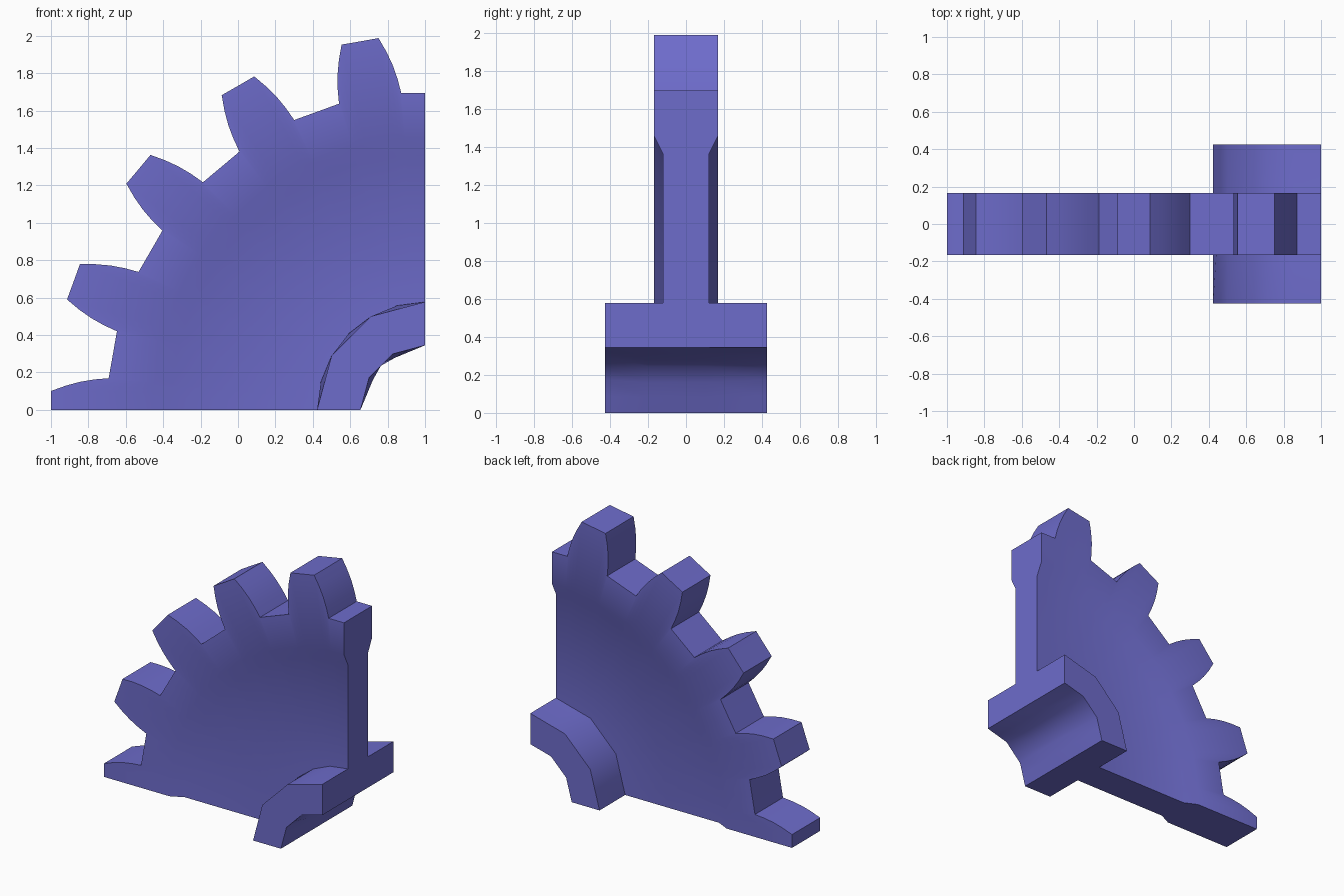
import bpy, bmesh, math

if "Cube" in bpy.data.objects:
    bpy.data.objects.remove(bpy.data.objects["Cube"])

paint = bpy.data.materials.new("violet_blue")
paint.diffuse_color = (0.155, 0.15, 0.6, 1)
paint.use_nodes = True
paint.node_tree.nodes["Principled BSDF"].inputs["Base Color"].default_value = paint.diffuse_color


def loft(name, columns, smooth):
    """Skin closed (radius, y) sections placed at angles around the axle at x=1, z=0."""
    bm = bmesh.new()
    loops = []
    for deg, section in columns:
        a = math.radians(deg)
        loops.append([bm.verts.new((1 - r * math.cos(a), y, r * math.sin(a)))
                      for r, y in section])
    n = len(loops[0])
    for A, B in zip(loops, loops[1:]):
        for i in range(n):
            j = (i + 1) % n
            bm.faces.new((A[i], A[j], B[j], B[i]))
    bm.faces.new(loops[0])
    bm.faces.new(loops[-1])
    bmesh.ops.recalc_face_normals(bm, faces=bm.faces)
    me = bpy.data.meshes.new(name)
    bm.to_mesh(me)
    bm.free()
    ob = bpy.data.objects.new(name, me)
    bpy.context.collection.objects.link(ob)
    me.materials.append(paint)
    bpy.ops.object.select_all(action='DESELECT')
    ob.select_set(True)
    bpy.context.view_layer.objects.active = ob
    bpy.ops.object.shade_smooth_by_angle(angle=math.radians(smooth))
    return ob


def poly_radius(r, deg, step):
    """Radius of a regular polygon with corners every step degrees."""
    h = step / 2
    return r * math.cos(math.radians(h)) / math.cos(math.radians(deg % step - h))


# Toothed wheel: curved flanks, flat tips and flat gaps, 20 degrees per tooth
flank = [(2.87, 2.003), (3.85, 1.925), (4.65, 1.85), (5.25, 1.775), (5.7, 1.70)]
half_tooth = [(0, 2.0)] + flank + [(10, 1.695)]
rim = []
for k in range(5):
    if k:
        rim += [(20 * k - d, r) for d, r in reversed(half_tooth[1:-1])]
    rim += [(20 * k + d, r) for d, r in half_tooth]


def wheel_section(outer):
    # recessed web, sloped step, full-thickness rim
    side = [(0.55, 0.12), (1.36, 0.12), (1.455, 0.167), (outer, 0.167)]
    return side + [(r, -y) for r, y in reversed(side)]


loft("toothed_wheel", [(d, wheel_section(r)) for d, r in rim], 28)


# Hub: faceted sleeve with a coarser bore in its middle
def hub_section(d):
    R = poly_radius(0.577, d, 30)
    bore = poly_radius(0.345, d, 30)
    mid_bore = poly_radius(0.345, d, 45)
    return [(R, -0.425), (0.577, -0.12), (R, 0.12), (R, 0.425),
            (bore, 0.425), (mid_bore, 0.1), (mid_bore, -0.2), (bore, -0.425)]


loft("hub", [(d, hub_section(d)) for d in range(0, 91, 15)], 35)
